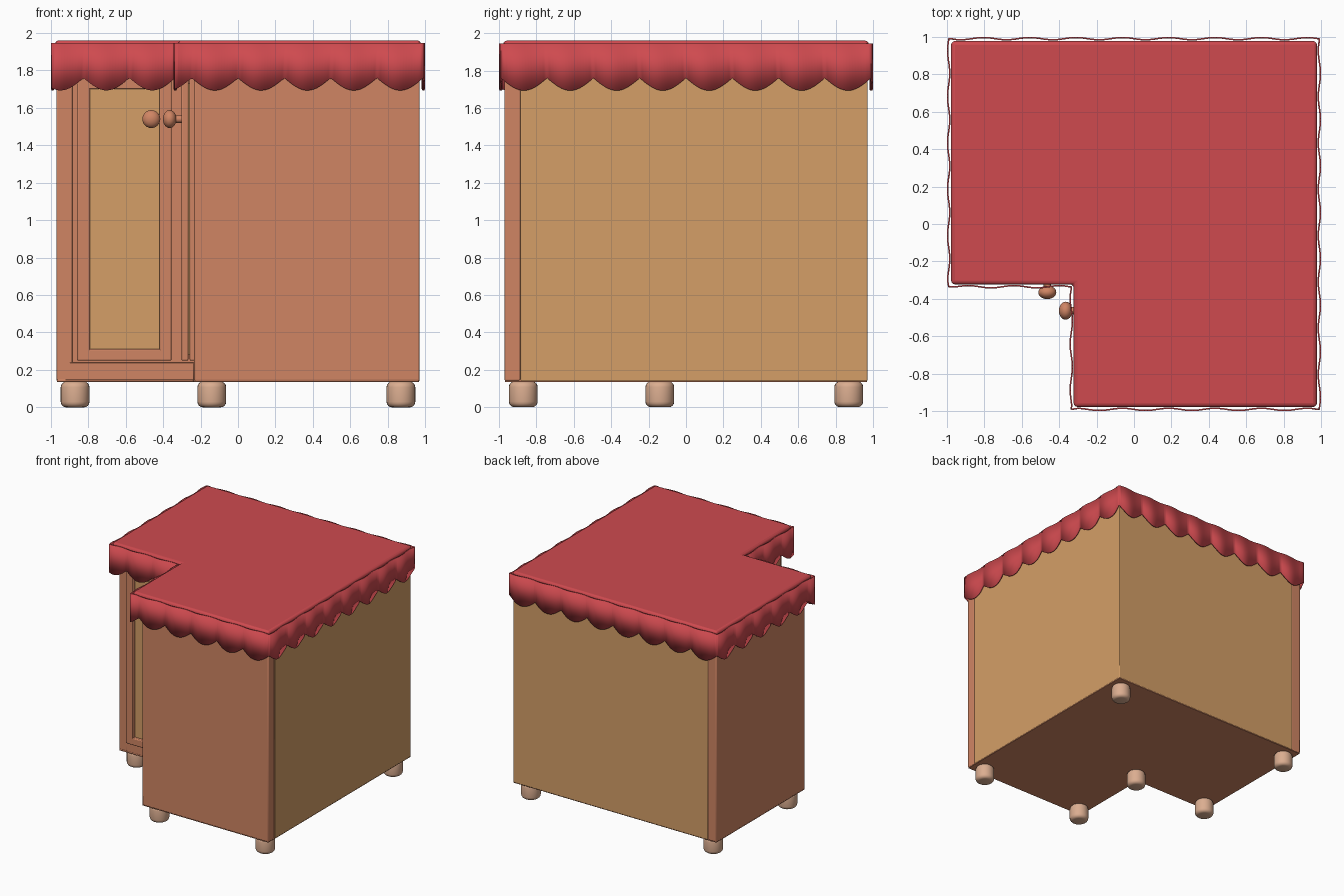
import bpy, bmesh, math
from mathutils import Matrix, Vector

if "Cube" in bpy.data.objects:
    bpy.data.objects.remove(bpy.data.objects["Cube"])


def material(name, rgb):
    m = bpy.data.materials.new(name)
    m.diffuse_color = (*rgb, 1)
    m.use_nodes = True
    m.node_tree.nodes["Principled BSDF"].inputs["Base Color"].default_value = m.diffuse_color
    return m


RED = material("red cloth", (0.62, 0.068, 0.078))
BROWN = material("reddish wood", (0.63, 0.235, 0.127))
OCHRE = material("ochre wood", (0.66, 0.345, 0.136))
TAN = material("pale wood", (0.71, 0.42, 0.28))


def finish(name, bm, mat, bevel=0.0, segments=2):
    bmesh.ops.recalc_face_normals(bm, faces=bm.faces)
    me = bpy.data.meshes.new(name)
    bm.to_mesh(me)
    bm.free()
    me.materials.append(mat)
    ob = bpy.data.objects.new(name, me)
    bpy.context.collection.objects.link(ob)
    bpy.context.view_layer.objects.active = ob
    ob.select_set(True)
    if bevel:
        mod = ob.modifiers.new("bevel", 'BEVEL')
        mod.width, mod.segments = bevel, segments
    bpy.ops.object.shade_smooth_by_angle(angle=math.radians(40))
    ob.select_set(False)
    return ob


def prism(name, outline, z0, z1, mat, bevel=0.0, segments=2):
    bm = bmesh.new()
    face = bm.faces.new([bm.verts.new((x, y, z0)) for x, y in outline])
    ext = bmesh.ops.extrude_face_region(bm, geom=[face])
    verts = [v for v in ext["geom"] if isinstance(v, bmesh.types.BMVert)]
    bmesh.ops.translate(bm, verts=verts, vec=(0, 0, z1 - z0))
    return finish(name, bm, mat, bevel, segments)


def box(name, x, y, z, mat, bevel=0.0, swap=False):
    if swap:
        x, y = y, x
    pts = [(x[0], y[0]), (x[1], y[0]), (x[1], y[1]), (x[0], y[1])]
    return prism(name, pts, z[0], z[1], mat, bevel)


def notched(r, n):
    """Square footprint of half size r with the front left corner cut at n."""
    return [(n, -r), (r, -r), (r, r), (-r, r), (-r, n), (n, n)]


# Cabinet carcass
prism("base_plate", notched(0.968, -0.237), 0.135, 0.15, BROWN, 0.004)
prism("carcass", notched(0.9, -0.225), 0.145, 1.91, BROWN)
prism("plinth", notched(0.9, -0.236), 0.14, 0.24, BROWN, 0.004)
prism("door_header", notched(0.9, -0.236), 1.765, 1.91, BROWN, 0.004)

# Ochre back and right walls in one corner piece
prism("corner_walls", [(0.97, -0.885), (0.97, 0.97), (-0.885, 0.97),
                       (-0.885, 0.885), (0.885, 0.885), (0.885, -0.885)],
      0.14, 1.91, OCHRE, 0.005)

# Parts mirrored across the diagonal: end panel, door and knob
for side, swap in (("left", False), ("front", True)):
    box(side + "_end_panel", (-0.97, -0.885), (-0.235, 0.97), (0.14, 1.91), BROWN, 0.008, swap)
    for layer, y in (("outer", (-0.302, -0.265)), ("inner", (-0.258, -0.222))):
        for part, x, z in (("hinge_stile", (-0.86, -0.79), (0.25, 1.76)),
                           ("knob_stile", (-0.42, -0.355), (0.25, 1.76)),
                           ("bottom_rail", (-0.86, -0.355), (0.25, 0.312)),
                           ("top_rail", (-0.86, -0.355), (1.70, 1.76))):
            box(f"{side}_door_{layer}_{part}", x, y, z, BROWN, 0.007, swap)
    box(side + "_door_panel", (-0.82, -0.39), (-0.274, -0.245), (0.28, 1.73), OCHRE, 0, swap)

    # Round flattened knob on a short stem
    bm = bmesh.new()
    bmesh.ops.create_uvsphere(bm, u_segments=24, v_segments=14, radius=0.048)
    bmesh.ops.scale(bm, vec=(1, 1, 0.75), verts=bm.verts)
    stem = bmesh.ops.create_cone(bm, cap_ends=True, segments=16, radius1=0.02,
                                 radius2=0.02, depth=0.08)["verts"]
    bmesh.ops.translate(bm, verts=stem, vec=(0, 0, -0.04))
    turn = Matrix.Rotation(math.radians(-90), 4, 'Y') if swap else Matrix.Rotation(math.radians(90), 4, 'X')
    spot = Vector((-0.365, -0.463, 1.54)) if swap else Vector((-0.463, -0.365, 1.54))
    bm.transform(Matrix.Translation(spot) @ turn)
    finish(side + "_door_knob", bm, BROWN)

# Rounded feet
for i, (x, y) in enumerate([(-0.87, 0.87), (0.87, 0.87), (0.87, -0.87),
                            (-0.14, -0.87), (-0.87, -0.14), (-0.14, -0.14)]):
    bm = bmesh.new()
    bmesh.ops.create_cone(bm, cap_ends=True, segments=24, radius1=0.077,
                          radius2=0.077, depth=0.138)
    rims = [e for e in bm.edges if abs(e.verts[0].co.z - e.verts[1].co.z) < 1e-4]
    bmesh.ops.bevel(bm, geom=rims, offset=0.03, segments=4, profile=0.5, affect='EDGES')
    bmesh.ops.translate(bm, verts=bm.verts, vec=(x, y, 0.069))
    finish(f"foot_{i + 1}", bm, TAN)

# Cloth top
prism("cloth_top", notched(0.977, -0.322), 1.895, 1.96, RED, 0.02, 3)


# Scalloped hanging cloth; scallops are counted from the anchor end
def valance(name, anchor, end, period):
    a, b = Vector(anchor), Vector(end)
    length = (b - a).length
    along = (b - a) / length
    out = Vector((along.y, -along.x))
    steps = round(length / period * 16)
    bm = bmesh.new()
    prev = None
    for i in range(steps + 1):
        s = length * i / steps
        t = s / period
        fade = min(1, s / 0.04, (length - s) / 0.04)
        p = a + along * s + out * 0.006 * math.sin(2 * math.pi * t) * fade
        low = 1.76 - 0.067 * abs(math.sin(math.pi * t))
        col = [bm.verts.new((p.x, p.y, z)) for z in (1.945, low)]
        if prev:
            bm.faces.new((prev[0], prev[1], col[1], col[0]))
        prev = col
    ob = finish(name, bm, RED)
    mod = ob.modifiers.new("thickness", 'SOLIDIFY')
    mod.thickness, mod.offset = 0.008, 0


E, N = 0.99, -0.335
valance("valance_right", (E, -E), (E, E), 0.2475)
valance("valance_back", (E, E), (-E, E), 0.2475)
valance("valance_left", (-E, E), (-E, N), 0.2475)
valance("valance_front", (E, -E), (N, -E), 0.2475)
valance("valance_notch_front", (N, N), (-E, N), 0.245)
valance("valance_notch_side", (N, N), (N, -E), 0.245)
